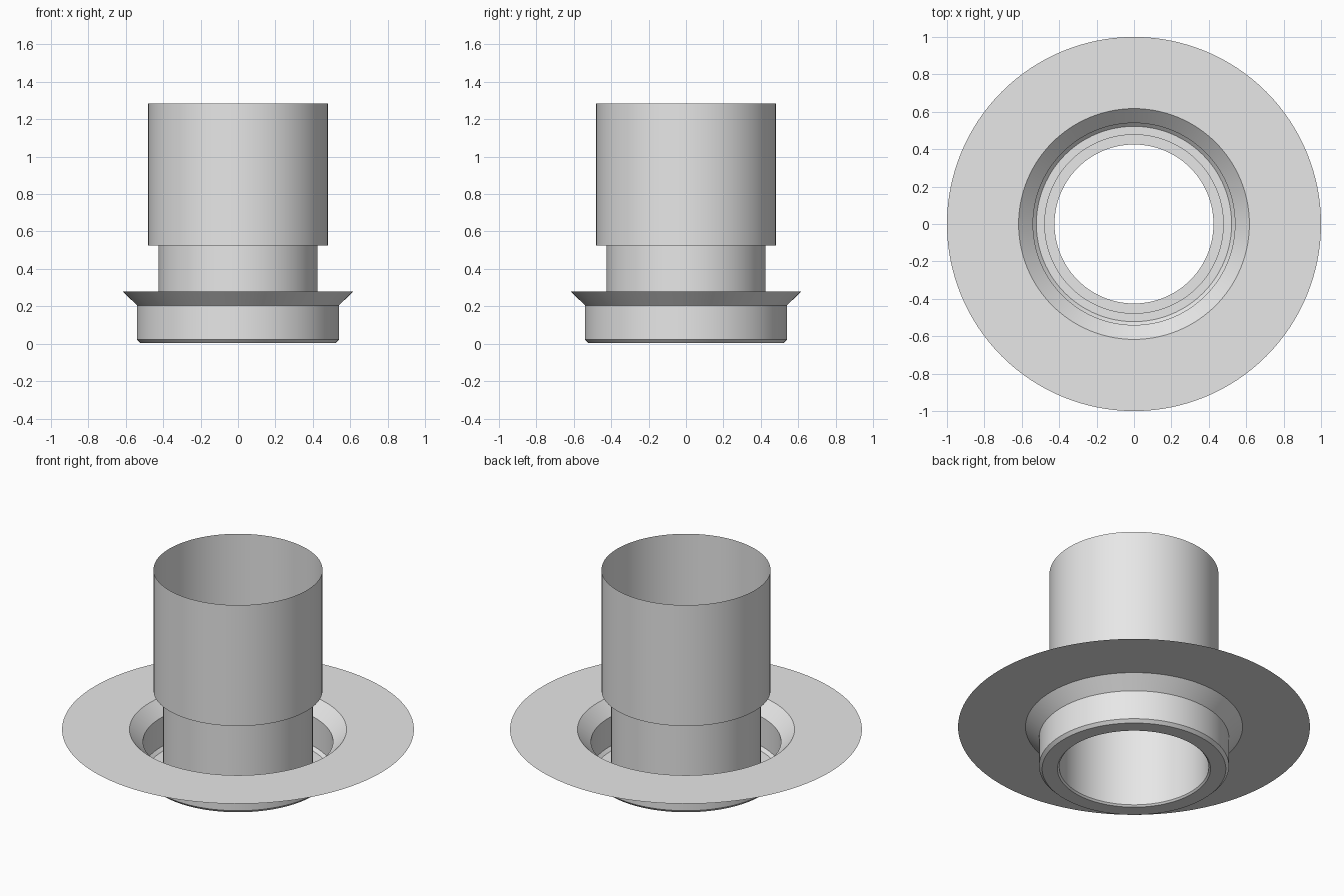
import bpy
import bmesh
import math

SEGMENTS = 128

cube = bpy.data.objects.get("Cube")
if cube:
    bpy.data.objects.remove(cube, do_unlink=True)

# Single plain grey
grey = bpy.data.materials.new("light_grey")
grey.use_nodes = True
grey.diffuse_color = (0.8, 0.8, 0.8, 1)
grey.node_tree.nodes["Principled BSDF"].inputs["Base Color"].default_value = (0.8, 0.8, 0.8, 1)


def lathe(name, profile):
    """Turn an open (radius, height) profile into a thin round shell."""
    bm = bmesh.new()
    rings = []
    for r, z in profile:
        rings.append([bm.verts.new((r * math.cos(a), r * math.sin(a), z))
                      for a in (math.tau * i / SEGMENTS for i in range(SEGMENTS))])
    for low, high in zip(rings, rings[1:]):
        for i in range(SEGMENTS):
            j = (i + 1) % SEGMENTS
            bm.faces.new((low[i], low[j], high[j], high[i]))
    mesh = bpy.data.meshes.new(name)
    bm.to_mesh(mesh)
    bm.free()
    mesh.materials.append(grey)
    obj = bpy.data.objects.new(name, mesh)
    bpy.context.collection.objects.link(obj)
    bpy.ops.object.select_all(action="DESELECT")
    obj.select_set(True)
    bpy.context.view_layer.objects.active = obj
    bpy.ops.object.shade_smooth_by_angle(angle=math.radians(20))
    return obj


# Wide flat flange
lathe("flange", [(1.0, 0.28), (0.617, 0.28)])

# Countersunk cup with bevelled bottom rim
lathe("cup", [(0.617, 0.28), (0.54, 0.205), (0.54, 0.022), (0.522, 0.004),
              (0.435, 0.004), (0.425, 0.014)])

# Inner pipe, stepping out to the wider socket
lathe("stepped_pipe", [(0.425, 0.014), (0.425, 0.525), (0.48, 0.525), (0.48, 1.283)])
